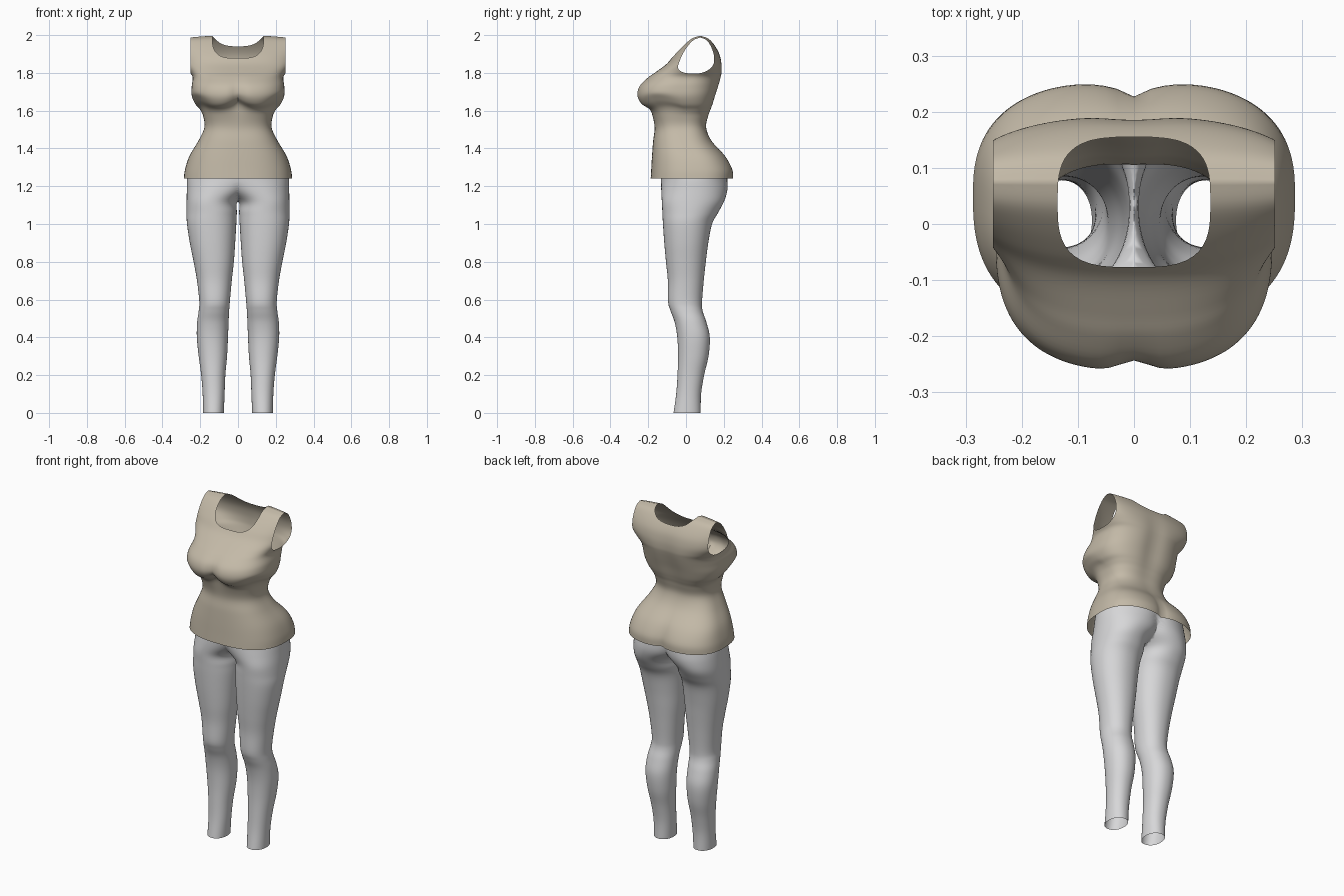
import bpy, bmesh, math

cube = bpy.data.objects.get("Cube")
if cube:
    bpy.data.objects.remove(cube, do_unlink=True)


def make_material(name, colour):
    mat = bpy.data.materials.new(name)
    mat.use_nodes = True
    mat.diffuse_color = (*colour, 1)
    mat.node_tree.nodes["Principled BSDF"].inputs["Base Color"].default_value = (*colour, 1)
    return mat


def bump(value, centre, width):
    return math.exp(-((value - centre) / width) ** 2)


def spline_rows(keys, steps):
    """Catmull-Rom interpolation of whole key rows."""
    rows = []
    padded = [keys[0]] + keys + [keys[-1]]
    for i in range(len(keys) - 1):
        a, b, c, d = padded[i:i + 4]
        for s in range(steps):
            t = s / steps
            rows.append([q + t / 2 * (r - p + t * (2*p - 5*q + 4*r - s2 + t * (3*(q - r) + s2 - p)))
                         for p, q, r, s2 in zip(a, b, c, d)])
    return rows + [list(keys[-1])]


def loft(keys, steps, sides, power, sculpt):
    """Rows are z, low x, high x, front y, back y, y of the widest point."""
    bm = bmesh.new()
    rings = []
    for z, x0, x1, front, back, mid in spline_rows(keys, steps):
        ring = []
        for k in range(sides):
            ang = math.tau * k / sides
            cx, sy = math.cos(ang), math.sin(ang)
            ux = math.copysign(abs(cx) ** (2 / power), cx)
            uy = abs(sy) ** (2 / power)
            x = (x0 + x1) / 2 + ux * (x1 - x0) / 2
            y = mid + uy * ((back - mid) if sy > 0 else (front - mid))
            ring.append(bm.verts.new(sculpt(x, y, z, math.copysign(uy, sy))))
        rings.append(ring)
    for low, high in zip(rings, rings[1:]):
        for k in range(sides):
            n = (k + 1) % sides
            bm.faces.new((low[k], low[n], high[n], high[k]))
    return bm


def trim(bm, outside):
    """Cut the surface cleanly along outside(co) = 0 and drop the positive side."""
    cuts = []
    for e in list(bm.edges):
        a, b = e.verts
        fa, fb = outside(a.co), outside(b.co)
        if fa * fb < 0:
            lo, hi = 0.0, 1.0
            for _ in range(20):
                m = (lo + hi) / 2
                if outside(a.co.lerp(b.co, m)) * fa > 0:
                    lo = m
                else:
                    hi = m
            cuts.append(bmesh.utils.edge_split(e, a, lo)[1])
    bmesh.ops.connect_verts(bm, verts=cuts)
    gone = [f for f in bm.faces if outside(f.calc_center_median()) > 0]
    bmesh.ops.delete(bm, geom=gone, context="FACES")


def finish(name, bm, mat, mirror=False):
    bmesh.ops.remove_doubles(bm, verts=bm.verts, dist=0.0002)
    bmesh.ops.recalc_face_normals(bm, faces=bm.faces)
    mesh = bpy.data.meshes.new(name)
    bm.to_mesh(mesh)
    bm.free()
    mesh.materials.append(mat)
    obj = bpy.data.objects.new(name, mesh)
    bpy.context.collection.objects.link(obj)
    bpy.ops.object.select_all(action="DESELECT")
    obj.select_set(True)
    bpy.context.view_layer.objects.active = obj
    bpy.ops.object.shade_smooth_by_angle(angle=math.radians(50))
    if mirror:
        mod = obj.modifiers.new("other_leg", "MIRROR")
        mod.use_clip = True
        mod.merge_threshold = 0.0005
    return obj


beige = make_material("beige_cloth", (0.55, 0.49, 0.39))
pale_grey = make_material("pale_grey_cloth", (0.68, 0.68, 0.69))

# Shirt: z, half width, front, back, y of widest point
shirt_keys = [
    (1.24, .287, -.187, .258, .05), (1.29, .28, -.184, .253, .05),
    (1.36, .257, -.18, .212, .04), (1.44, .21, -.174, .138, .0),
    (1.51, .178, -.166, .11, -.02), (1.57, .184, -.18, .122, -.02),
    (1.605, .2, -.2, .135, -.01), (1.635, .226, -.242, .146, -.02),
    (1.68, .245, -.261, .16, -.03), (1.73, .245, -.248, .176, -.02),
    (1.775, .24, -.203, .188, .02), (1.805, .257, -.16, .192, .05),
    (1.85, .29, -.1, .19, .07), (1.9, .305, -.06, .178, .075),
    (1.95, .32, -.013, .15, .075), (1.985, .33, .03, .118, .075),
    (2.0, .335, .075, .075, .075),
]


def sculpt_shirt(x, y, z, side):
    ax = abs(x)
    if side < 0:
        # Cleavage and the round lower edge of the bust
        y += -side * 0.018 * bump(x, 0, .035) * bump(z, 1.68, .07)
        z += min(1, -side * 1.5) * 3 * (ax - .11) ** 2 * bump(z, 1.62, .06)
    else:
        # Seat cleft and spine groove
        y -= side * 0.032 * math.exp(-ax / .05) * bump(z, 1.24, .13)
        y -= side * 0.012 * bump(x, 0, .06) * bump(z, 1.7, .17)
    # Sloping shoulders
    z -= 0.2 * x * x * max(0, min(1, (z - 1.85) / .15))
    return x, y, z


def neck(co):
    if co.z < 1.86:
        return -1
    return 1 - (abs(co.x) / .136) ** 3.2 - (abs(co.y - .039) / .116) ** 3.2


def armhole(co):
    return abs(co.x) - .251 if co.z > 1.77 else -1


shirt = loft([(z, -w, w, f, b, m) for z, w, f, b, m in shirt_keys], 5, 112, 2.6, sculpt_shirt)
trim(shirt, neck)
trim(shirt, armhole)
finish("shirt", shirt, beige)

# Leggings: z, inner x, outer x, front, back of the left leg
leg_keys = [
    (0, .075, .185, -.066, .078), (.1, .071, .187, -.052, .08),
    (.2, .067, .195, -.045, .096), (.3, .058, .208, -.042, .119),
    (.4, .053, .218, -.046, .126), (.48, .05, .216, -.06, .108),
    (.54, .047, .208, -.082, .088), (.59, .043, .205, -.095, .085),
    (.7, .033, .217, -.096, .094), (.8, .022, .235, -.106, .105),
    (.9, .015, .255, -.115, .118), (1.0, .009, .27, -.122, .138),
    (1.06, .006, .272, -.125, .17), (1.12, .0, .272, -.128, .202),
    (1.18, -.09, .271, -.131, .222), (1.24, -.2, .27, -.133, .227),
    (1.3, -.26, .262, -.135, .226),
]


def sculpt_leg(x, y, z, side):
    if side > 0:
        y -= side * 0.03 * math.exp(-abs(x) / .05) * bump(z, 1.24, .1)
    return x, y, z


leggings = loft([(*row, (row[3] + row[4]) / 2) for row in leg_keys], 5, 64, 2.15, sculpt_leg)
trim(leggings, lambda co: -co.x)
for v in leggings.verts:
    if abs(v.co.x) < 0.0004:
        v.co.x = 0
finish("leggings", leggings, pale_grey, mirror=True)
